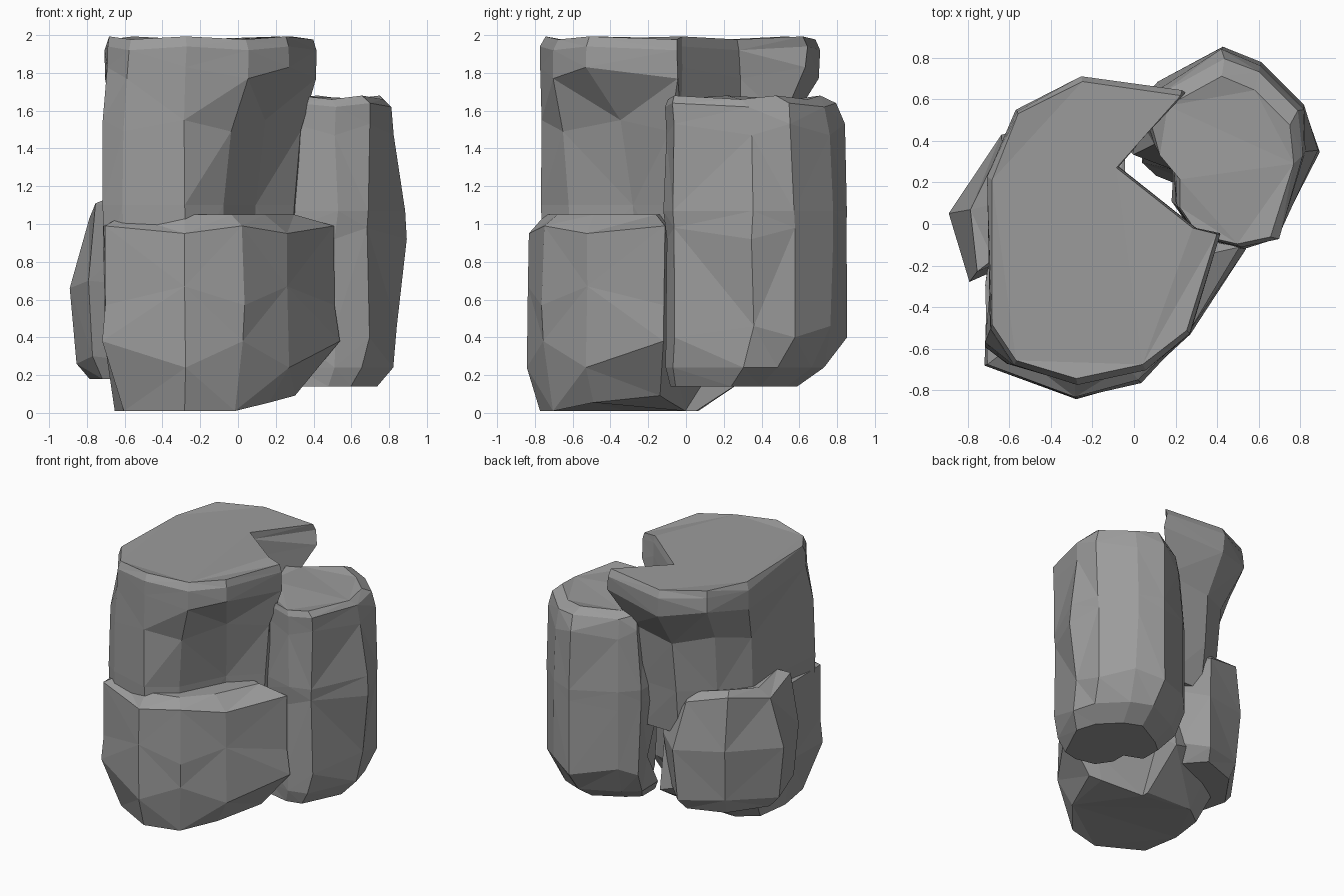
import bpy, bmesh, random

if "Cube" in bpy.data.objects:
    bpy.data.objects.remove(bpy.data.objects["Cube"])

random.seed(4)
grey = bpy.data.materials.new("dark_stone")
grey.diffuse_color = (.33, .33, .33, 1)
grey.use_nodes = True
grey.node_tree.nodes["Principled BSDF"].inputs["Base Color"].default_value = grey.diffuse_color


def stack(name, outline, centre, rings, slope=0.0):
    """Faceted boulder: an outline stacked as rings of (z, scale, push, chip).
    Each corner has a direction (dx, dy) it is pushed along; chip staggers heights."""
    bm = bmesh.new()
    cx, cy = centre
    loops = []
    for k, (z, s, push, chip) in enumerate(rings):
        loop = []
        for i, (x, y, dx, dy) in enumerate(outline):
            wob = random.uniform(-.01, .01) if 0 < k < len(rings) - 1 else 0
            px = cx + (x - cx) * s + dx * push + wob
            py = cy + (y - cy) * s + dy * push - wob
            pz = z + chip * (-1) ** i + (slope * max(0, px) if k == 0 else 0)
            loop.append(bm.verts.new((px, py, pz)))
        loops.append(loop)
    n = len(outline)
    for a, b in zip(loops, loops[1:]):
        for i in range(n):
            bm.faces.new((a[i], a[(i + 1) % n], b[(i + 1) % n], b[i]))
    for cap in (loops[0], loops[-1]):
        bm.faces.new(cap)
    bm.normal_update()
    bmesh.ops.triangulate(bm, faces=bm.faces, ngon_method='EAR_CLIP')
    bmesh.ops.recalc_face_normals(bm, faces=bm.faces)
    mesh = bpy.data.meshes.new(name)
    bm.to_mesh(mesh)
    bm.free()
    mesh.materials.append(grey)
    bpy.context.collection.objects.link(bpy.data.objects.new(name, mesh))


# Tall boulder: notched right back, undercut below the front brow and at the back
tall = [(-.70, -.50, -.01, -.08), (-.58, -.68, -.02, 0), (-.28, -.77, 0, 0), (.05, -.70, -.1, .06),
        (.27, -.53, -.14, .2), (.42, -.05, -.1, -.03), (.30, -.02, 0, 0), (-.08, .28, 0, 0),
        (.24, .64, -.13, -.14), (-.25, .71, 0, -.19), (-.57, .55, .06, -.19), (-.70, .22, .04, -.1)]
stack("tall_boulder", tall, (-.2, 0), [
    (.75, .98, 1.3, 0), (1.1, 1, 1.2, 0), (1.52, 1, .95, .03),
    (1.8, 1, 0, .03), (1.93, .995, 0, .01), (1.985, .965, 0, .008)])

# Foot block: wide ledge at the front right, underside chamfered and rising right
foot = [(-.71, -.69, .06, .06), (-.28, -.84, 0, 0), (.03, -.76, 0, 0), (.27, -.53, -.03, .02),
        (.54, -.12, -.15, .02), (.30, -.06, 0, 0), (-.05, .24, 0, -.2), (-.05, .40, 0, -.3),
        (-.50, .32, 0, -.2), (-.67, .10, 0, -.1), (-.71, -.3, 0, 0)]
stack("foot_block", foot, (-.3, -.36), [
    (.01, .86, .8, 0), (.31, 1, 0, .07), (.62, 1, .2, -.05),
    (.97, .99, .1, .02), (1.05, .80, .5, 0)], slope=.27)

# Shorter boulder leaning on the right back, underside cut away behind
short = [(.30, -.06, 0, 0), (.52, -.11, 0, 0), (.69, -.07, .02, 0), (.89, .35, -.05, 0),
         (.82, .57, 0, 0), (.62, .77, 0, 0), (.43, .85, 0, 0), (.12, .68, 0, 0),
         (-.01, .57, .04, .0), (-.01, .34, .09, .06), (.19, .26, 0, 0), (.19, .10, 0, 0)]
stack("short_boulder", short, (.38, -.02), [
    (.14, .70, 0, 0), (.24, .87, 0, 0), (.43, 1, .8, -.03),
    (.95, 1, 0, .03), (1.07, 1, 0, 0), (1.5, .98, 1, .03), (1.63, .945, 1, .01), (1.67, .84, .8, .01)])

# Low stone tucked against the left back
low = [(-.80, -.27, .06, .03), (-.90, .06, .12, .02), (-.63, .42, 0, -.05),
       (-.27, .55, -.08, -.08), (-.08, .40, -.2, -.2), (-.4, -.1, 0, 0)]
stack("low_stone", low, (-.45, .12), [
    (.18, .8, .2, 0), (.28, .94, .1, .02), (.68, 1, 0, .02), (1.07, .98, .8, .04), (1.12, .82, 1, .02)])
